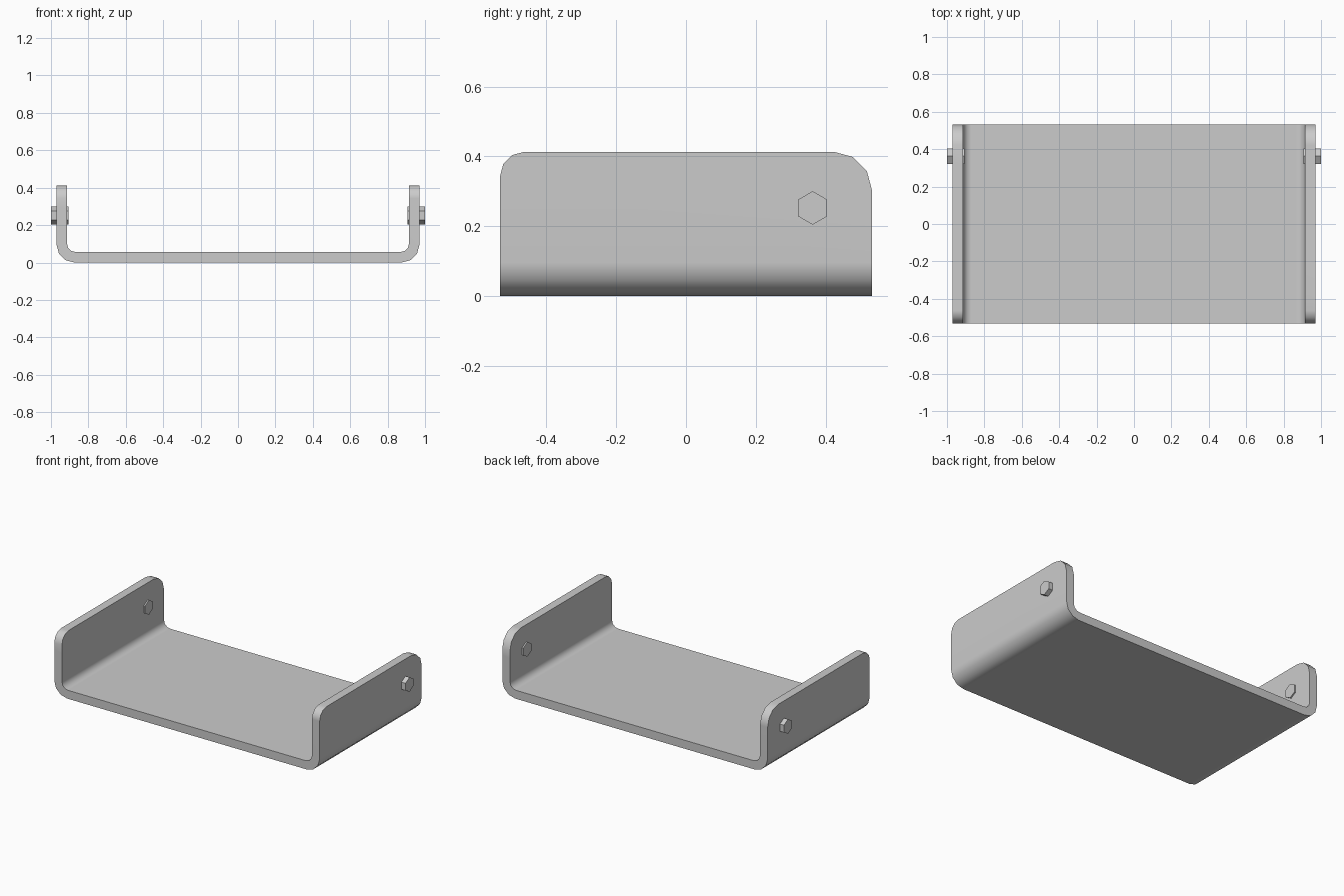
import bpy, bmesh
from math import sin, cos, radians

if "Cube" in bpy.data.objects:
    bpy.data.objects.remove(bpy.data.objects["Cube"], do_unlink=True)

HALF_W, HALF_D, HEIGHT, THICK = 0.97, 0.533, 0.413, 0.056


def material(name, rgb):
    mat = bpy.data.materials.new(name)
    mat.use_nodes = True
    mat.diffuse_color = (*rgb, 1)
    mat.node_tree.nodes["Principled BSDF"].inputs["Base Color"].default_value = (*rgb, 1)
    return mat


def arc(cx, cy, r, start, end, steps=3):
    angles = [radians(start + (end - start) * i / steps) for i in range(steps + 1)]
    return [(cx + r * cos(a), cy + r * sin(a)) for a in angles]


def prism(name, points, start, end, place, mat):
    """Extrude a closed 2D outline from start to end; place maps (u, v, w) to xyz."""
    bm = bmesh.new()
    face = bm.faces.new([bm.verts.new(place(u, v, start)) for u, v in points])
    new = bmesh.ops.extrude_face_region(bm, geom=[face])["geom"]
    shift = [b - a for a, b in zip(place(0, 0, start), place(0, 0, end))]
    bmesh.ops.translate(bm, vec=shift, verts=[v for v in new if isinstance(v, bmesh.types.BMVert)])
    bmesh.ops.recalc_face_normals(bm, faces=bm.faces)
    mesh = bpy.data.meshes.new(name)
    bm.to_mesh(mesh)
    bm.free()
    mesh.materials.append(mat)
    obj = bpy.data.objects.new(name, mesh)
    bpy.context.collection.objects.link(obj)
    return obj


def along_y(u, v, w):
    return (u, w, v)


def along_x(u, v, w):
    return (w, u, v)


grey = material("light grey metal", (0.6, 0.6, 0.6))

# Bent U-shaped plate
R_OUT, R_IN = 0.095, 0.045
inner = HALF_W - THICK
right_half = arc(HALF_W - R_OUT, R_OUT, R_OUT, -90, 0)
right_half += [(HALF_W, HEIGHT), (inner, HEIGHT)]
right_half += arc(inner - R_IN, THICK + R_IN, R_IN, 0, -90)
outline = right_half + [(-x, z) for x, z in reversed(right_half)]
bracket = prism("bent_bracket", outline, -HALF_D, HALF_D, along_y, grey)

# Side outline that rounds the upper corners of both flanges
R_FRONT, R_BACK = 0.07, 0.11
side = [(-HALF_D - 0.0, -0.1), (HALF_D, -0.1)]
side += arc(HALF_D - R_BACK, HEIGHT - R_BACK, R_BACK, 0, 90)
side += arc(R_FRONT - HALF_D, HEIGHT - R_FRONT, R_FRONT, 90, 180)
cutter = prism("corner_cutter", side, -1.2, 1.2, along_x, grey)
cut = bracket.modifiers.new("round corners", "BOOLEAN")
cut.operation, cut.solver, cut.object = "INTERSECT", "EXACT", cutter
bpy.context.view_layer.objects.active = bracket
bpy.ops.object.modifier_apply(modifier=cut.name)
bpy.data.objects.remove(cutter, do_unlink=True)

# Smooth bends with flat walls
bpy.ops.object.select_all(action="DESELECT")
bracket.select_set(True)
bpy.ops.object.shade_smooth_by_angle(angle=radians(35))
normals = bracket.modifiers.new("flat walls", "WEIGHTED_NORMAL")
normals.keep_sharp = True

# Hexagonal bolts through the flanges
hexagon = arc(0.363, 0.252, 0.048, 30, 330, 5)
for label, sign in (("left", 1), ("right", -1)):
    prism(label + "_hex_bolt", hexagon, sign * 0.905, sign, along_x, grey)
